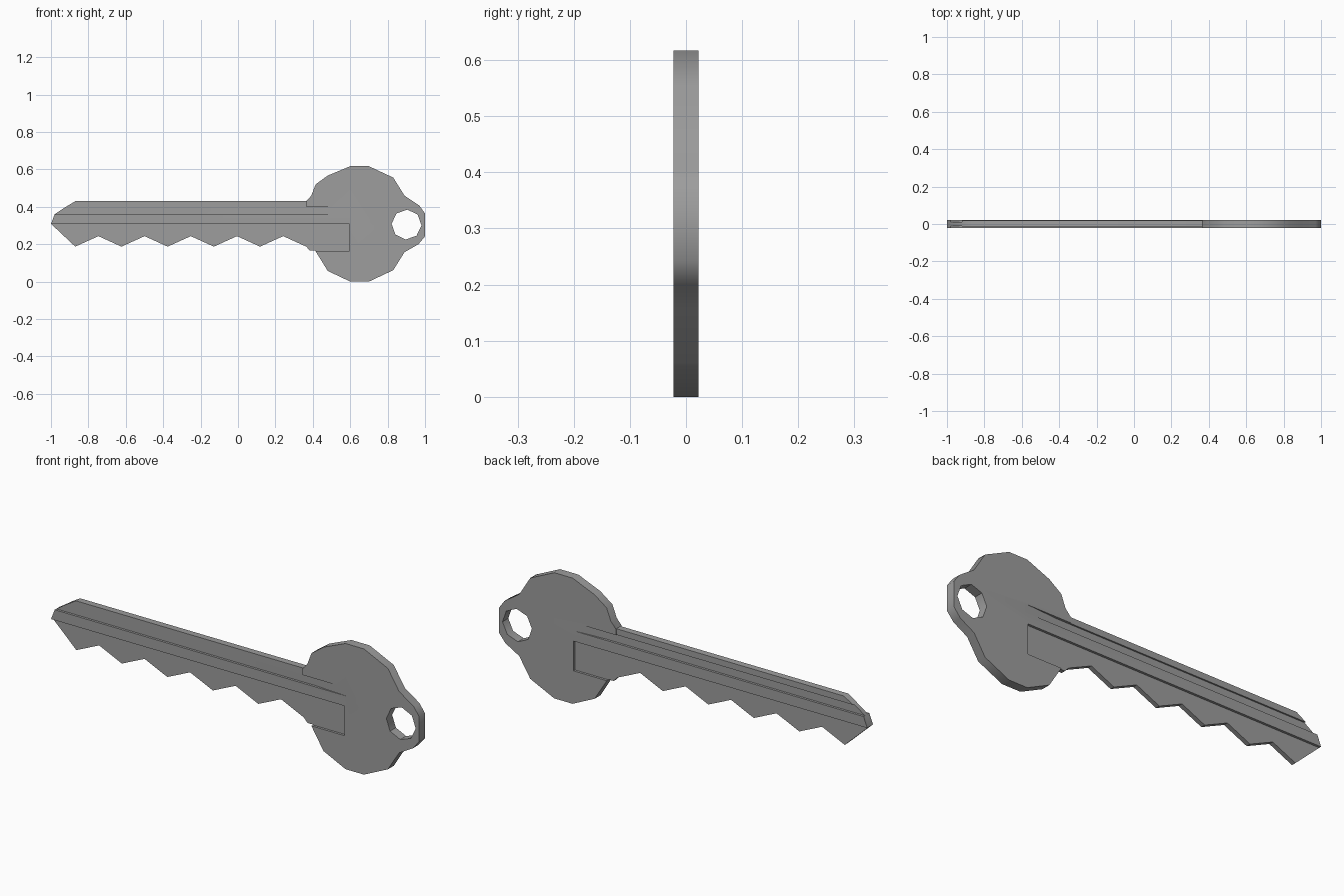
import bpy, bmesh, math

if "Cube" in bpy.data.objects:
    bpy.data.objects.remove(bpy.data.objects["Cube"])

T = 0.0225      # half thickness
D = 0.0115      # groove depth


def prism(name, pts, vec, place):
    """Extrude a 2D outline; place maps (a, b) to 3D, vec is the extrusion."""
    bm = bmesh.new()
    f = bm.faces.new([bm.verts.new(place(a, b)) for a, b in pts])
    r = bmesh.ops.extrude_face_region(bm, geom=[f])
    bmesh.ops.translate(bm, vec=vec, verts=[v for v in r["geom"] if isinstance(v, bmesh.types.BMVert)])
    bmesh.ops.recalc_face_normals(bm, faces=bm.faces[:])
    me = bpy.data.meshes.new(name)
    bm.to_mesh(me)
    bm.free()
    ob = bpy.data.objects.new(name, me)
    bpy.context.collection.objects.link(ob)
    return ob


# key outline: bow, pointed tip, then evenly spaced teeth
bow = [(0.385, 0.165), (0.413, 0.165), (0.48, 0.057), (0.60, 0.0), (0.70, 0.0), (0.83, 0.061),
       (0.89, 0.157), (0.965, 0.2), (1.0, 0.242), (1.0, 0.364), (0.97, 0.406),
       (0.89, 0.46), (0.83, 0.556), (0.70, 0.617), (0.60, 0.617), (0.48, 0.567),
       (0.415, 0.52), (0.392, 0.46), (0.365, 0.43)]
tip = [(-0.87, 0.43), (-0.92, 0.40), (-0.98, 0.36), (-1.0, 0.309)]
teeth = []
for i in range(6):
    x = -0.87 + i * 0.247
    teeth.append((x, 0.187))
    if i < 5:
        teeth.append((x + 0.1235, 0.243))

key = prism("key", bow + tip + teeth, (0, 2 * T, 0), lambda x, z: (x, -T, z))
mat = bpy.data.materials.new("dark_metal")
mat.diffuse_color = (0.34, 0.34, 0.34, 1)
mat.use_nodes = True
mat.node_tree.nodes["Principled BSDF"].inputs["Base Color"].default_value = mat.diffuse_color
key.data.materials.append(mat)

cutters = []


def groove(name, s, z0, z1, profile):
    """Cutter on side s (-1 front, 1 back) from a plan profile of (x, depth)."""
    cutters.append(prism(name, profile, (0, 0, z1 - z0),
                         lambda x, d: (x, s * (T - d), z0)))


OUT = -0.03
for s, side, strip in ((-1, "front", 0.0085), (1, "back", 0.004)):
    # recess behind the teeth
    groove(side + "_bit_recess", s, 0.163, 0.309,
           [(-1.1, OUT), (0.595, OUT), (0.595, D), (-1.1, D)])
    # long groove fading out on the bow
    groove(side + "_groove", s, 0.36, 0.40,
           [(-1.1, OUT), (0.6, OUT), (0.6, 0), (0.43, D), (-1.1, D)])
    # strip along the top of the blade, lower than the bow
    groove(side + "_top_strip", s, 0.39, 0.5,
           [(-1.1, OUT), (0.365, OUT), (0.365, strip), (-1.1, strip)])

# ring hole
ring = [(0.901 + 0.08 * math.sin(i * math.pi / 4 + 0.05),
         0.305 + 0.08 * math.cos(i * math.pi / 4 + 0.05)) for i in range(8)]
cutters.append(prism("ring_hole", ring, (0, 0.2, 0), lambda x, z: (x, -0.1, z)))

bpy.context.view_layer.objects.active = key
key.select_set(True)
for c in cutters:
    c.hide_render = True
    m = key.modifiers.new(c.name, "BOOLEAN")
    m.operation = "DIFFERENCE"
    m.solver = "EXACT"
    m.object = c
    bpy.ops.object.modifier_apply(modifier=m.name)
for c in cutters:
    bpy.data.objects.remove(c)

bpy.ops.object.shade_smooth_by_angle(angle=math.radians(45))
